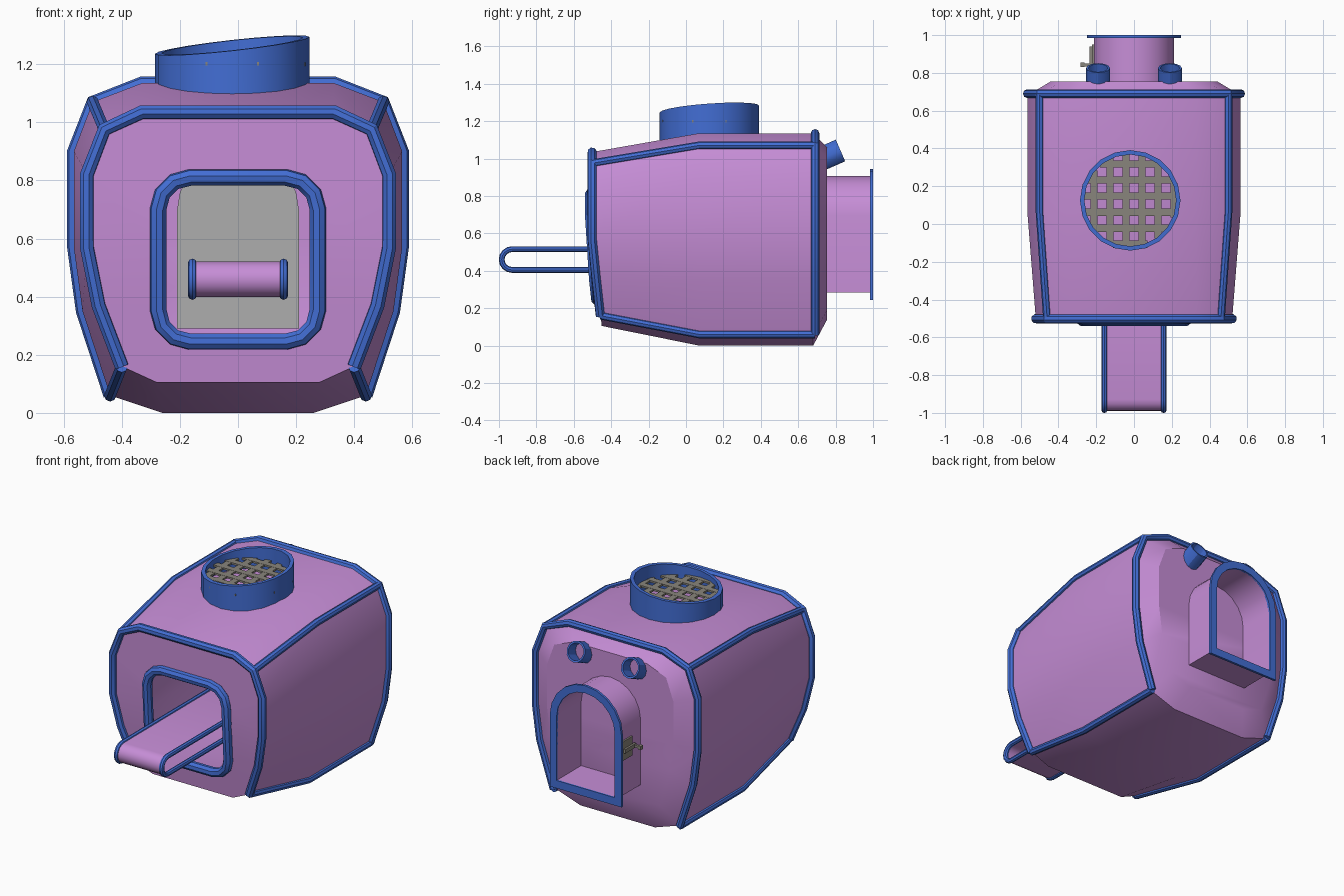
import bpy, bmesh, math
from mathutils import Vector, Matrix

if "Cube" in bpy.data.objects:
    bpy.data.objects.remove(bpy.data.objects["Cube"])


def material(name, rgb):
    m = bpy.data.materials.new(name)
    m.diffuse_color = (*rgb, 1)
    m.use_nodes = True
    m.node_tree.nodes["Principled BSDF"].inputs["Base Color"].default_value = m.diffuse_color
    return m


PINK = material("orchid pink", (0.57, 0.27, 0.68))
BLUE = material("trim blue", (0.055, 0.155, 0.66))
GRAY = material("door gray", (0.42, 0.42, 0.42))
MESH = material("grate gray", (0.25, 0.235, 0.20))


def finish(name, bm, mat, angle=30):
    bmesh.ops.recalc_face_normals(bm, faces=bm.faces)
    me = bpy.data.meshes.new(name)
    bm.to_mesh(me)
    bm.free()
    me.materials.append(mat)
    me.shade_smooth()
    me.set_sharp_from_angle(angle=math.radians(angle))
    ob = bpy.data.objects.new(name, me)
    bpy.context.collection.objects.link(ob)
    return ob


def loft(name, loops, mat, wrap=True, caps=False):
    """Skin closed loops; wrap joins the last loop to the first."""
    bm = bmesh.new()
    vs = [[bm.verts.new(p) for p in lp] for lp in loops]
    n = len(vs[0])
    for k in range(len(vs) if wrap else len(vs) - 1):
        a, b = vs[k], vs[(k + 1) % len(vs)]
        for i in range(n):
            j = (i + 1) % n
            bm.faces.new((a[i], a[j], b[j], b[i]))
    if caps == "strips":      # mirrored outlines: horizontal strips keep the caps planar
        for lp in (vs[0], vs[-1]):
            for i in range(n // 2 - 1):
                bm.faces.new((lp[i], lp[i + 1], lp[n - 2 - i], lp[n - 1 - i]))
    elif caps:
        bm.faces.new(vs[0])
        bm.faces.new(vs[-1])
    return finish(name, bm, mat)


def rail(name, pts, radius, cyclic=False):
    cu = bpy.data.curves.new(name, 'CURVE')
    cu.dimensions = '3D'
    cu.bevel_depth, cu.bevel_resolution = radius, 2
    cu.use_fill_caps = True
    sp = cu.splines.new('POLY')
    sp.points.add(len(pts) - 1)
    for q, p in zip(sp.points, pts):
        q.co = (*p, 1)
    sp.use_cyclic_u = cyclic
    tmp = bpy.data.objects.new(name + "_path", cu)
    bpy.context.collection.objects.link(tmp)
    bpy.context.view_layer.update()
    me = bpy.data.meshes.new_from_object(tmp.evaluated_get(bpy.context.evaluated_depsgraph_get()))
    bpy.data.objects.remove(tmp)
    bm = bmesh.new()
    bm.from_mesh(me)
    me.materials.clear()
    bmesh.ops.remove_doubles(bm, verts=bm.verts, dist=1e-5)
    return finish(name, bm, BLUE)


def mirrored(half):
    return half + [(-x, z) for x, z in reversed(half)]


def front_y(z):
    return -0.45 - 0.05 * max(0, min(1, (z - 0.1) / 0.45))


# Body: hollow barrel-like shell
front = [(.28, .105), (.40, .16), (.48, .37), (.52, .57), (.52, .82), (.46, .975), (.33, 1.035)]
full = [(.26, 0), (.44, .06), (.535, .35), (.565, .57), (.565, .9), (.50, 1.07), (.33, 1.135)]
back = [(x * .78, .14 + z * .81) for x, z in full]
loops = [[Vector((x, front_y(z), z)) for x, z in mirrored(front)],
         [Vector((x, .07, z)) for x, z in mirrored(full)],
         [Vector((x, .68, z)) for x, z in mirrored(full)],
         [Vector((x, .755, z)) for x, z in mirrored(back)]]
body = loft("body_shell", loops, PINK, wrap=False, caps="strips")
c = Vector((0, .1, .57))
inner = [[c + (p - c) * .93 for p in lp] for lp in loops]
cavity = loft("cavity_cutter", inner, PINK, wrap=False, caps="strips")

# Front opening outline: rounded rectangle
opening = []
for cx, cz, a0 in ((.165, .70, 0), (-.165, .70, 90), (-.165, .355, 180), (.165, .355, 270)):
    for k in range(4):
        a = math.radians(a0 + 30 * k)
        opening.append((cx + .11 * math.cos(a), cz + .11 * math.sin(a)))
hole = loft("opening_cutter", [[(x, y, z) for x, z in opening] for y in (-.7, -.3)],
            PINK, wrap=False, caps=True)
for cutter in (cavity, hole):
    mod = body.modifiers.new(cutter.name, 'BOOLEAN')
    mod.operation, mod.solver, mod.object = 'DIFFERENCE', 'EXACT', cutter
bpy.context.view_layer.update()
body_mesh = bpy.data.meshes.new_from_object(body.evaluated_get(bpy.context.evaluated_depsgraph_get()))
body.modifiers.clear()
body.data = body_mesh
body_mesh.set_sharp_from_angle(angle=math.radians(30))
for cutter in (cavity, hole):
    bpy.data.objects.remove(cutter)
rail("opening_frame", [(x, front_y(z) - .012, z) for x, z in opening], .029, True)

# Edge rails: arches at both ends, and four long corner rails
rail("front_arch_rail", [(x, front_y(z) - .002, z) for x, z in mirrored(front[1:])], .025)
rail("back_arch_rail", [(x, .69, z) for x, z in mirrored(full[1:])], .023)
for s, side in ((1, "right"), (-1, "left")):
    for i, part in ((1, "bottom"), (5, "top")):
        rail(f"{side}_{part}_rail", [(s * front[i][0], front_y(front[i][1]), front[i][1]),
                                     (s * full[i][0], .07, full[i][1]),
                                     (s * full[i][0], .69, full[i][1])], .021)


# Chimney with a slanted rim
def ring(r, z=None):
    pts = []
    for k in range(20):
        a = 2 * math.pi * k / 20
        x, y = r * math.cos(a) - .02, r * math.sin(a) + .125
        pts.append((x, y, 1.267 + .11 * x + .07 * (y - .125) if z is None else z))
    return pts


loft("chimney", [ring(.266, 1.075), ring(.266), ring(.243), ring(.243, 1.075)], BLUE)


# Grate of crossed bars inside the chimney
def add_box(bm, centre, size):
    bmesh.ops.create_cube(bm, size=1, matrix=Matrix.Translation(centre) @ Matrix.Diagonal((*size, 1)))


bm = bmesh.new()
for k in range(-3, 4):
    d = .0425 + .085 * k
    for axis in (0, 1):
        off = d + .02 if axis == 0 else d - .105
        if abs(off) < .24:
            length = 2 * math.sqrt(.25 ** 2 - off ** 2)
            if axis == 0:
                add_box(bm, (d, .125, 1.20), (.038, length, .012))
            else:
                add_box(bm, (-.02, d + .02, 1.201), (length, .038, .012))
finish("chimney_grate", bm, MESH)


# Conveyor: thin belt loop with a rail along each edge
def stadium(r, y0=-.93, y1=.05, n=8):
    pts = []
    for k in range(n + 1):
        a = math.pi / 2 + math.pi * k / n
        pts.append((y0 + r * math.cos(a), .46 + r * math.sin(a)))
    return pts + [(y0 + y1 - y, .92 - z) for y, z in pts]


loft("conveyor_belt", [[(x, y, z) for y, z in stadium(r)]
                       for x, r in ((-.15, .061), (.15, .061), (.15, .050), (-.15, .050))], PINK)
for s, side in ((1, "right"), (-1, "left")):
    rail(f"{side}_belt_rail", [(s * .157, y, z) for y, z in stadium(.0555)], .0155, True)


# Rear doorway: arched tunnel, end frame, inside door plate
def arch(w, bottom, y, n=10):
    pts = [(-w, y, bottom), (w, y, bottom)]
    for k in range(n + 1):
        a = math.pi * k / n
        pts.append((w * math.cos(a), y, .695 + w * math.sin(a)))
    return pts


loft("door_tunnel", [arch(.212, .285, .73), arch(.212, .285, .99),
                     arch(.203, .294, .99), arch(.203, .294, .73)], PINK)
loft("door_frame", [arch(.25, .245, .985), arch(.25, .245, 1.0),
                    arch(.203, .294, 1.0), arch(.203, .294, .985)], BLUE)
loft("inner_door", [arch(.21, .29, .692), arch(.21, .29, .701)], GRAY, wrap=False, caps=True)

# Latch on the tunnel side
bm = bmesh.new()
add_box(bm, (-.217, .90, .57), (.012, .10, .12))
add_box(bm, (-.228, .885, .57), (.014, .11, .025))
add_box(bm, (-.25, .842, .57), (.05, .015, .015))
add_box(bm, (-.272, .842, .57), (.02, .024, .024))
finish("door_latch", bm, MESH)

# Two slanted vent pipes at the back
axis = Vector((0, .917, .40)).normalized()
up = Vector((0, -axis.z, axis.y))
tip = Vector((0, .826, 1.043))
for s, side in ((1, "right"), (-1, "left")):
    def pipe_ring(r, t):
        o = tip + Vector((s * .19, 0, 0)) - axis * t
        return [o + r * (math.cos(2 * math.pi * k / 12) * Vector((1, 0, 0))
                         + math.sin(2 * math.pi * k / 12) * up) for k in range(12)]
    loft(f"{side}_vent_pipe", [pipe_ring(.063, .11), pipe_ring(.063, 0),
                               pipe_ring(.052, 0), pipe_ring(.052, .11)], BLUE)
